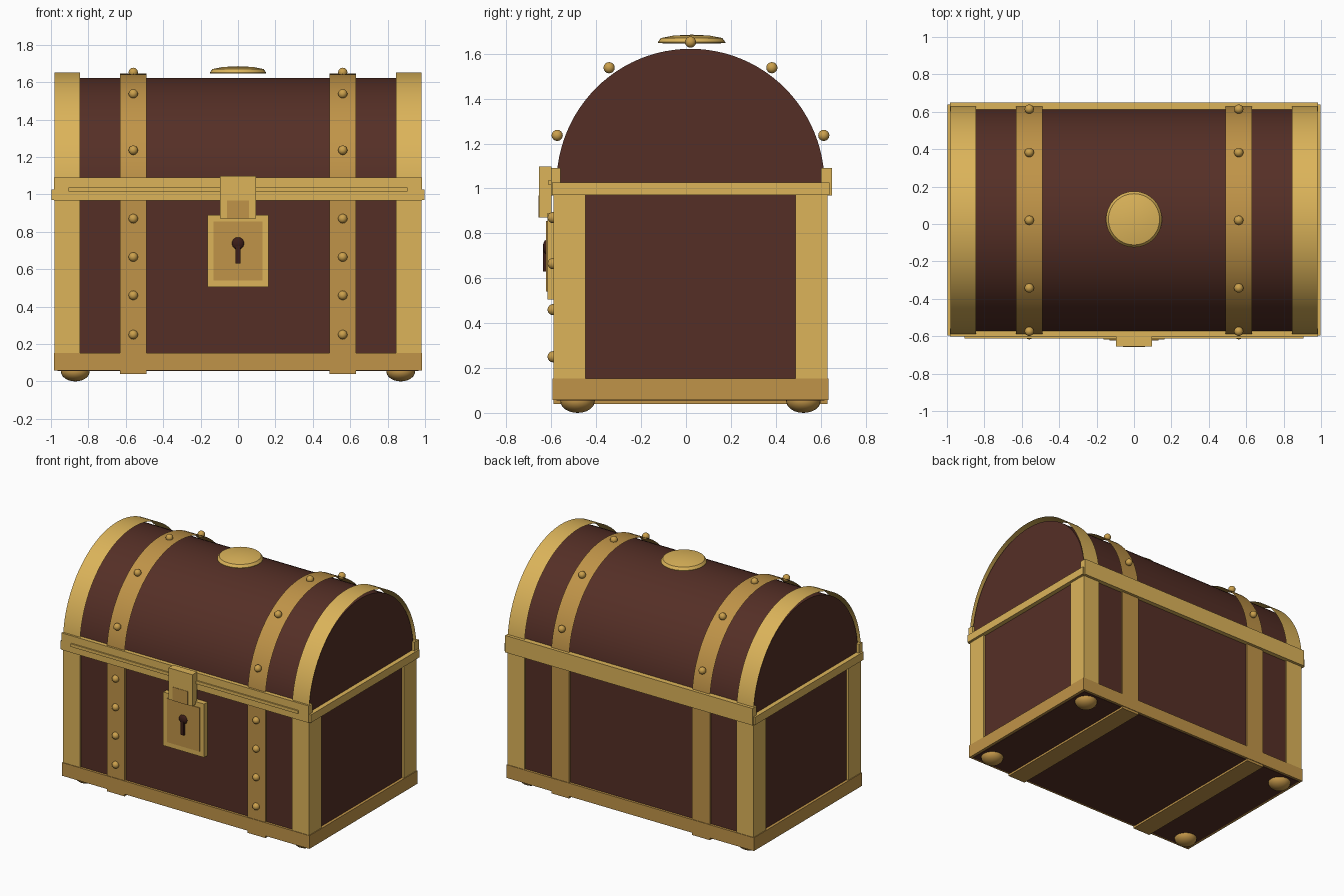
import bpy
import bmesh
import math
from mathutils import Matrix

if "Cube" in bpy.data.objects:
    bpy.data.objects.remove(bpy.data.objects["Cube"], do_unlink=True)

YC = 0.02      # depth centre of the chest
ZL = 1.02      # hinge height of the lid


def material(name, hex_code):
    def linear(c):
        return c / 12.92 if c <= 0.04045 else ((c + 0.055) / 1.055) ** 2.4
    rgb = [linear(int(hex_code[i:i + 2], 16) / 255) for i in (0, 2, 4)]
    mat = bpy.data.materials.new(name)
    mat.use_nodes = True
    mat.diffuse_color = (*rgb, 1)
    bsdf = mat.node_tree.nodes["Principled BSDF"]
    bsdf.inputs["Base Color"].default_value = (*rgb, 1)
    bsdf.inputs["Roughness"].default_value = 0.7
    return mat


wood = material("dark wood", "552F26")
gold = material("light gold", "DCB45A")
bronze = material("dark gold", "C09448")
brass = material("rivet brass", "CBA04C")
hole = material("keyhole brown", "3C1D18")


def finish(name, bm, mat, smooth=False):
    mesh = bpy.data.meshes.new(name)
    bm.to_mesh(mesh)
    bm.free()
    mesh.materials.append(mat)
    obj = bpy.data.objects.new(name, mesh)
    bpy.context.collection.objects.link(obj)
    if smooth:
        bpy.ops.object.select_all(action="DESELECT")
        obj.select_set(True)
        bpy.context.view_layer.objects.active = obj
        bpy.ops.object.shade_smooth_by_angle(angle=math.radians(35))
    return obj


def box(name, mat, x, y, z):
    """Box spanning the (low, high) pairs on each axis."""
    bm = bmesh.new()
    bmesh.ops.create_cube(bm, size=1)
    spans = (x, y, z)
    bmesh.ops.scale(bm, vec=[b - a for a, b in spans], verts=bm.verts)
    bmesh.ops.translate(bm, vec=[(a + b) / 2 for a, b in spans], verts=bm.verts)
    return finish(name, bm, mat)


def ball(name, mat, centre, radii, segments=16):
    bm = bmesh.new()
    bmesh.ops.create_uvsphere(bm, u_segments=segments, v_segments=segments // 2, radius=1)
    bmesh.ops.scale(bm, vec=radii, verts=bm.verts)
    bmesh.ops.translate(bm, vec=centre, verts=bm.verts)
    return finish(name, bm, mat, True)


def arch(name, mat, x0, x1, ry, rz, closed=False, steps=48):
    """Half-round strip over the lid, optionally with end walls."""
    bm = bmesh.new()
    rows = []
    for x in (x0, x1):
        angles = [math.pi * i / steps for i in range(steps + 1)]
        rows.append([bm.verts.new((x, YC + ry * math.cos(a), ZL + rz * math.sin(a)))
                     for a in angles])
    near, far = rows
    for i in range(steps):
        bm.faces.new((near[i], far[i], far[i + 1], near[i + 1]))
    if closed:
        bm.faces.new(near)
        bm.faces.new(far[::-1])
        bm.faces.new((near[0], near[-1], far[-1], far[0]))
        bmesh.ops.recalc_face_normals(bm, faces=bm.faces)
    return finish(name, bm, mat, True)


# Wooden box and barrel lid
box("chest_body", wood, (-0.965, 0.965), (YC - 0.597, YC + 0.597), (0.055, 1.02))
arch("lid", wood, -0.965, 0.965, 0.597, 0.602, closed=True)

# Base trim
box("base_trim", bronze, (-0.985, 0.985), (YC - 0.614, YC + 0.614), (0.058, 0.153))

for side, sx in (("right", -1), ("left", 1)):
    def span(a, b):
        return tuple(sorted((sx * a, sx * b)))

    # Corner posts and feet
    for end, sy in (("front", -1), ("back", 1)):
        ys = tuple(sorted((YC + sy * 0.468, YC + sy * 0.61)))
        box(f"{end}_{side}_post", gold, span(0.845, 0.98), ys, (0.15, 0.98))
        ball(f"{end}_{side}_foot", bronze, (sx * 0.87, YC + sy * 0.503, 0.053),
             (0.077, 0.077, 0.053), 24)

    # Straps around the body, and bands over the lid
    box(f"{side}_body_strap", bronze, span(0.49, 0.632), (YC - 0.61, YC + 0.61), (0.04, 0.98))
    arch(f"{side}_lid_strap", bronze, *span(0.49, 0.632), 0.612, 0.625)
    arch(f"{side}_lid_end_band", gold, *span(0.845, 0.98), 0.612, 0.632)

    # Rivets
    for i, z in enumerate((0.25, 0.46, 0.665, 0.87)):
        ball(f"{side}_body_rivet_{i + 1}", brass, (sx * 0.56, -0.592, z), (0.025,) * 3)
    for i, deg in enumerate((20, 55, 90, 125, 160)):
        a = math.radians(deg)
        ball(f"{side}_lid_rivet_{i + 1}", brass,
             (sx * 0.56, YC + 0.632 * math.cos(a), ZL + 0.632 * math.sin(a)), (0.025,) * 3)

    # Rim along the sides
    box(f"{side}_rim", gold, span(0.95, 0.998), (-0.597, 0.64), (0.97, 1.027))

# Rim along the front and back
box("front_rim", gold, (-0.985, 0.985), (-0.602, -0.56), (0.968, 1.09))
box("back_rim", gold, (-0.985, 0.985), (0.602, 0.65), (0.968, 1.09))
box("front_rim_bead", gold, (-0.905, 0.905), (-0.612, -0.6), (1.015, 1.037))

# Lock plate, hasp and keyhole
box("lock_plate", gold, (-0.163, 0.163), (-0.618, -0.58), (0.505, 0.89))
box("lock_plate_panel", bronze, (-0.13, 0.13), (-0.623, -0.615), (0.54, 0.855))
box("hasp", gold, (-0.095, 0.095), (-0.655, -0.6), (0.87, 1.097))
box("hasp_panel", bronze, (-0.06, 0.06), (-0.658, -0.65), (0.87, 0.968))
ball("keyhole_round", hole, (0, -0.622, 0.738), (0.033, 0.016, 0.033))
box("keyhole_slot", hole, (-0.013, 0.013), (-0.636, -0.615), (0.63, 0.725))

# Round medallion above the lid
bm = bmesh.new()
profile = [(0, 1.645), (0.15, 1.647), (0.15, 1.652), (0.137, 1.67), (0.08, 1.681), (0, 1.685)]
verts = [bm.verts.new((r, 0, z)) for r, z in profile]
edges = [bm.edges.new(pair) for pair in zip(verts, verts[1:])]
bmesh.ops.spin(bm, geom=verts + edges, cent=(0, 0, 0), axis=(0, 0, 1),
               angle=2 * math.pi, steps=32)
bmesh.ops.remove_doubles(bm, verts=bm.verts, dist=0.0005)
bmesh.ops.recalc_face_normals(bm, faces=bm.faces)
bm.transform(Matrix.Translation((0, YC + 0.005, 0)))
finish("lid_medallion", bm, gold, True)
